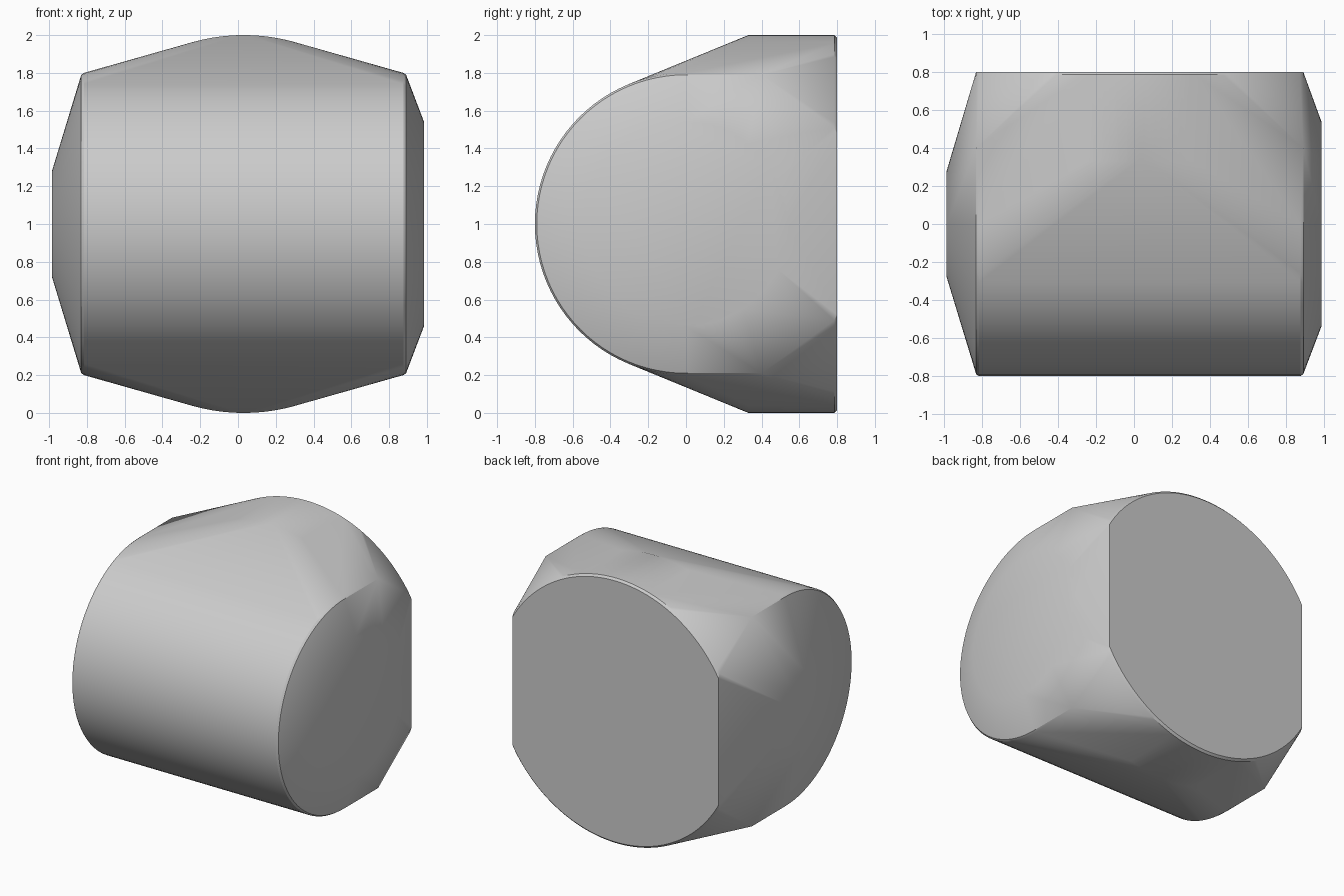
import bpy, bmesh, math

cube = bpy.data.objects.get("Cube")
if cube:
    bpy.data.objects.remove(cube, do_unlink=True)

MID_X, MID_Z = 0.03, 1.0   # centre of the barrel and of the back disc
HALF = 0.86                # half length of the barrel


def x_ring(x, r, n=96):
    """Ring around the sideways axis."""
    return [(x, r * math.cos(2 * math.pi * i / n), MID_Z + r * math.sin(2 * math.pi * i / n))
            for i in range(n)]


def y_ring(y, r, limit, n=128):
    """Ring around the depth axis, with its sides cut off straight."""
    points = []
    half_angle = math.acos(min(1, limit / r))
    span = math.pi - 2 * half_angle
    for i in range(n // 2 + 1):
        a = half_angle + span * i / (n // 2)
        for side in (-1, 1):
            points.append((MID_X + r * math.cos(a), y, MID_Z + side * r * math.sin(a)))
    return points


# Sideways barrel with rounded rims and tapered ends
points = x_ring(-0.815, 0.8) + x_ring(-0.83, 0.79) + x_ring(-0.985, 0.28)
points += x_ring(0.875, 0.8) + x_ring(0.89, 0.79) + x_ring(0.985, 0.54)

# Back disc, and the crown that carries it forward at top and bottom
points += y_ring(0.785, 1.0, HALF) + y_ring(0.8, 0.985, HALF)
points += y_ring(0.33, 1.0, 0.28)

# Shoulders behind the barrel rims
points += [(MID_X + sx * HALF, 0.4, MID_Z + sz * 0.79) for sx in (-1, 1) for sz in (-1, 1)]

# Wrap everything in one convex body
bm = bmesh.new()
for p in points:
    bm.verts.new(p)
hull = bmesh.ops.convex_hull(bm, input=bm.verts)
loose = {g for g in hull["geom_interior"] + hull["geom_unused"] if isinstance(g, bmesh.types.BMVert)}
bmesh.ops.delete(bm, geom=list(loose), context="VERTS")
bmesh.ops.dissolve_limit(bm, angle_limit=math.radians(0.2), verts=bm.verts, edges=bm.edges)
bmesh.ops.recalc_face_normals(bm, faces=bm.faces)
mesh = bpy.data.meshes.new("body")
bm.to_mesh(mesh)
bm.free()
body = bpy.data.objects.new("body", mesh)
bpy.context.collection.objects.link(body)

# Plain grey
grey = bpy.data.materials.new("plain_grey")
grey.use_nodes = True
colour = (0.6, 0.6, 0.6, 1)
grey.diffuse_color = colour
grey.node_tree.nodes["Principled BSDF"].inputs["Base Color"].default_value = colour
mesh.materials.append(grey)

bpy.context.view_layer.objects.active = body
body.select_set(True)
bpy.ops.object.shade_smooth_by_angle(angle=math.radians(30))
